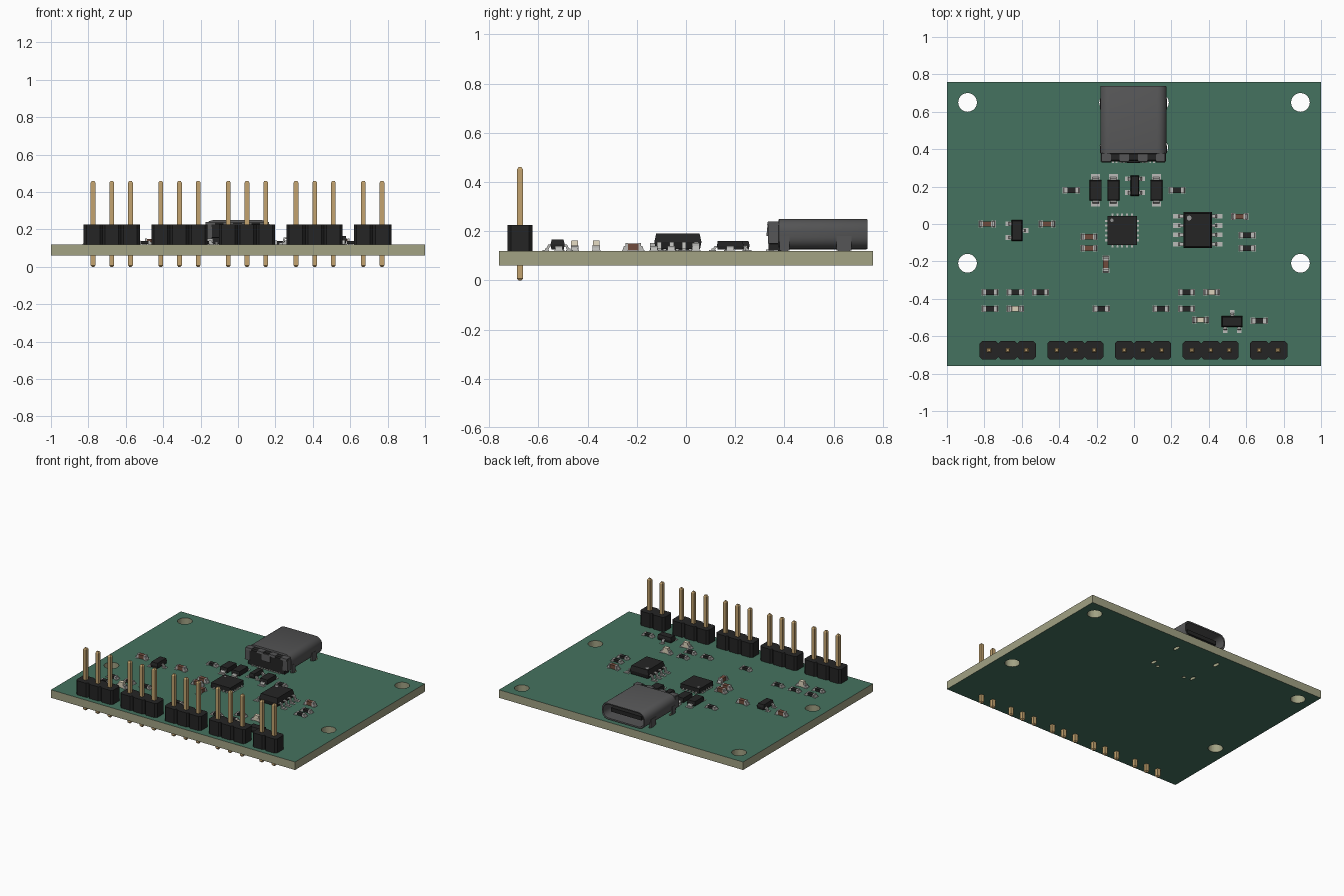
import bpy, bmesh, math

if "Cube" in bpy.data.objects:
    bpy.data.objects.remove(bpy.data.objects["Cube"])

TOP = 0.12  # board surface height
MATS = {}
for name, rgb in dict(mask=(.06, .17, .115), laminate=(.36, .36, .23), black=(.018, .018, .018),
                      gold=(.55, .37, .16), solder=(.5, .5, .48), brown=(.16, .07, .045),
                      cream=(.72, .65, .5), shell=(.09, .09, .092), mark=(.3, .3, .3)).items():
    MATS[name] = bpy.data.materials.new(name)
    MATS[name].diffuse_color = (*rgb, 1)
KEYS = list(MATS)


def loft(bm, rings, mat, caps=True):
    """Skin a list of equal-length point loops."""
    vs = [[bm.verts.new(p) for p in r] for r in rings]
    faces = []
    n = len(vs[0])
    for a, b in zip(vs, vs[1:]):
        faces += [bm.faces.new((a[i], a[(i + 1) % n], b[(i + 1) % n], b[i])) for i in range(n)]
    if caps:
        faces += [bm.faces.new(vs[0][::-1]), bm.faces.new(vs[-1])]
    for f in faces:
        f.material_index = KEYS.index(mat)


def block(bm, x, y, levels, mat, cut=0):
    """Stacked rectangles (z, width, depth), optionally with cut corners."""
    rings = []
    for z, w, d in levels:
        w, d = w / 2, d / 2
        if cut:
            r = [(w, d - cut), (w - cut, d), (cut - w, d), (-w, d - cut),
                 (-w, cut - d), (cut - w, -d), (w - cut, -d), (w, cut - d)]
        else:
            r = [(w, d), (-w, d), (-w, -d), (w, -d)]
        rings.append([(x + a, y + b, z) for a, b in r])
    loft(bm, rings, mat)


def box(bm, x, y, z0, z1, w, d, mat):
    block(bm, x, y, [(z0, w, d), (z1, w, d)], mat)


def lead(bm, x0, x1, y, h, w, vertical=False):
    """Gull-wing lead from the body edge x0 out to the toe x1, on its pad."""
    s, t, m = (1 if x1 > x0 else -1), .007, (x0 + x1) / 2
    prof = [(x0, h), (m, h), (m + s * t, .01), (x1, .01), (x1, .003), (m, .003), (m - s * t, h - t), (x0, h - t)]
    if vertical:
        loft(bm, [[(y + d, a, z) for a, z in prof] for d in (-w / 2, w / 2)], 'solder')
        box(bm, y, (m + x1) / 2 + s * .003, 0, .003, w * 1.4, abs(x1 - m) + .014, 'solder')
    else:
        loft(bm, [[(a, y + d, z) for a, z in prof] for d in (-w / 2, w / 2)], 'solder')
        box(bm, (m + x1) / 2 + s * .003, y, 0, .003, abs(x1 - m) + .014, w * 1.4, 'solder')


def disc(bm, x, y, z, r):
    loft(bm, [[(x + r * math.cos(i * math.pi / 8), y + r * math.sin(i * math.pi / 8), z + k)
               for i in range(16)] for k in (-.004, .0008)], 'mark')


def mesh(bm, name):
    bmesh.ops.recalc_face_normals(bm, faces=bm.faces)
    me = bpy.data.meshes.new(name)
    bm.to_mesh(me)
    bm.free()
    for k in KEYS:
        me.materials.append(MATS[k])
    return me


def place(me, name, x=0, y=0, z=TOP, rot=0):
    ob = bpy.data.objects.new(name, me)
    ob.location, ob.rotation_euler.z = (x, y, z), rot
    bpy.context.collection.objects.link(ob)
    return ob


# circuit board: outline with mounting holes and connector slots
def oval(x, y, rx, ry, n=32):
    return [(x + rx * math.cos(i * math.tau / n), y + ry * math.sin(i * math.tau / n)) for i in range(n)]


loops = [[(-1, -.76), (1, -.76), (1, .76), (-1, .76)]]
for s in (-1, 1):
    loops += [oval(s * .89, .65, .05, .05), oval(s * .89, -.21, .05, .05), oval(s * .173, .65, .013, .028, 16),
              oval(s * .17, .41, .012, .025, 16), oval(s * .115, .385, .012, .012, 16)]
cu = bpy.data.curves.new('board_outline', 'CURVE')
cu.dimensions, cu.fill_mode, cu.extrude = '2D', 'BOTH', .0295
for pts in loops:
    sp = cu.splines.new('POLY')
    sp.points.add(len(pts) - 1)
    for p, c in zip(sp.points, pts):
        p.co = (*c, 0, 1)
    sp.use_cyclic_u = True
tmp = bpy.data.objects.new('board_outline', cu)
bpy.context.collection.objects.link(tmp)
bpy.context.view_layer.update()
src = bpy.data.meshes.new_from_object(tmp.evaluated_get(bpy.context.evaluated_depsgraph_get()))
bpy.data.objects.remove(tmp)
bm = bmesh.new()
bm.from_mesh(src)
bmesh.ops.remove_doubles(bm, verts=bm.verts, dist=1e-5)
bm.normal_update()
for f in bm.faces:
    f.smooth = False
    f.material_index = KEYS.index('mask' if abs(f.normal.z) > .9 else 'laminate')
place(mesh(bm, 'circuit_board'), 'circuit_board', z=TOP - .0295)

# pin headers along the front edge
for cx, n in ((-.675, 3), (-.313, 3), (.048, 3), (.41, 3), (.72, 2)):
    bm = bmesh.new()
    for i in range(n):
        x = (i - (n - 1) / 2) * .1
        block(bm, x, 0, [(0, .1, .1), (.105, .1, .1)], 'black', .014)
        block(bm, x, 0, [(-.12, .013, .013), (-.112, .025, .025), (.33, .025, .025), (.34, .013, .013)], 'gold')
    place(mesh(bm, 'pin_header'), 'pin_header', cx, -.675)


# small two-terminal chips
def chip(name, h, mat):
    bm = bmesh.new()
    box(bm, 0, 0, .002, h - .001, .044, .029, mat)
    for s in (-1, 1):
        box(bm, s * .0265, 0, .002, h, .011, .031, 'solder')
        block(bm, s * .034, 0, [(0, .024, .036), (.003, .024, .036)], 'solder')
        block(bm, s * .035, 0, [(.003, .016, .03), (h * .6, .006, .029)], 'solder')
    if mat == 'cream':
        block(bm, 0, 0, [(.015, .044, .029), (.042, .036, .027)], mat)
    return mesh(bm, name)


res, cap, led = chip('resistor', .02, 'black'), chip('capacitor', .031, 'brown'), chip('led', .022, 'cream')
for x, y in ((-.335, .18), (.23, .18), (.605, -.06), (.605, -.13), (-.77, -.365), (-.635, -.365), (-.5, -.365),
             (-.77, -.453), (-.175, -.453), (.145, -.453), (.28, -.365), (.28, -.453), (.67, -.517)):
    place(res, 'resistor', x, y)
for x, y, r in ((-.785, 0, 0), (-.465, 0, 0), (-.24, -.068, 0), (-.24, -.13, 0), (.565, .04, 0),
                (-.15, -.215, math.pi / 2)):
    place(cap, 'capacitor', x, y, rot=r)
for x, y in ((-.635, -.453), (.415, -.365), (.355, -.513)):
    place(led, 'led', x, y)

# diodes
bm = bmesh.new()
block(bm, 0, 0, [(.006, .06, .102), (.02, .065, .108), (.04, .06, .102)], 'black')
for s in (-1, 1):
    lead(bm, s * .05, s * .076, 0, .02, .035, True)
diode = mesh(bm, 'diode')
for x in (-.205, -.11, .12):
    place(diode, 'diode', x, .18)


# small-outline transistors: body along y, leads at (side, y)
def transistor(name, w, d, h, reach, leads):
    bm = bmesh.new()
    block(bm, 0, 0, [(.006, w - .008, d - .008), (h * .55, w, d), (h, w - .01, d - .01)], 'black')
    for s, y in leads:
        lead(bm, s * (w / 2 - .004), s * reach, y, h * .55, .018)
    return mesh(bm, name)


sot = transistor('transistor', .058, .112, .045, .052, ((-1, .037), (-1, -.037), (1, 0)))
place(sot, 'regulator', -.625, -.035)
place(sot, 'transistor', .525, -.522, rot=-math.pi / 2 + math.pi * 2 + math.pi)
place(transistor('protection_array', .046, .108, .04, .043, [(s, y) for s in (-1, 1) for y in (-.037, .037)]),
      'protection_array', .005, .205)

# flat square chip with pads on all sides
bm = bmesh.new()
block(bm, 0, 0, [(.002, .157, .157), (.037, .157, .157)], 'black')
for i in range(5):
    t = (i - 2) * .026
    for s in (-1, 1):
        box(bm, s * .08, t, 0, .004, .022, .011, 'solder')
        box(bm, t, s * .08, 0, .004, .011, .022, 'solder')
        box(bm, s * .0785, t, .002, .01, .002, .01, 'solder')
        box(bm, t, s * .0785, .002, .01, .01, .002, 'solder')
disc(bm, -.055, .055, .037, .009)
place(mesh(bm, 'square_chip'), 'square_chip', -.063, -.035)

# eight-lead chip
bm = bmesh.new()
block(bm, 0, 0, [(.008, .138, .18), (.036, .152, .192), (.07, .136, .176)], 'black')
for i in range(4):
    for s in (-1, 1):
        lead(bm, s * .07, s * .122, (i - 1.5) * .05, .036, .018)
disc(bm, -.045, .065, .07, .013)
place(mesh(bm, 'eight_lead_chip'), 'eight_lead_chip', .34, -.033)


# port connector: rounded hollow shell opening to the back
def section(y, inset, r=.05, w=.177, z0=.006, z1=.13):
    w, z0, z1, r = w - inset, z0 + inset, z1 - inset, r - inset * .6
    out = []
    for k, (cx, cz) in enumerate(((w - r, z1 - r), (r - w, z1 - r), (r - w, z0 + r), (w - r, z0 + r))):
        for i in range(7):
            a = (k + i / 6) * math.pi / 2
            out.append((cx + r * math.cos(a), y, cz + r * math.sin(a)))
    return out


bm = bmesh.new()
loft(bm, [section(.375, .012), section(.378, 0), section(.733, 0), section(.739, .003), section(.737, .012),
          section(.46, .012)], 'shell')
for s in (-1, 1):
    for y, d in ((.4, .04), (.642, .06)):
        box(bm, s * .1715, y, -.04, .05, .012, d - .012, 'shell')
        box(bm, s * .173, y, .002, .06, .012, d, 'shell')
ob = place(mesh(bm, 'port_shell'), 'port_shell', -.003)
bpy.context.view_layer.objects.active = ob
ob.select_set(True)
bpy.ops.object.shade_smooth_by_angle(angle=math.radians(35))

# rear housing, folded tabs, tongue and contact row of the port
bm = bmesh.new()
loft(bm, [section(.335, .02), section(.342, .012), section(.38, .012)], 'black')
box(bm, 0, .36, .002, .03, .3, .05, 'black')
box(bm, 0, .58, .053, .082, .25, .25, 'black')
for x in (-.145, -.05, .05, .145):
    block(bm, x, .355, [(.105, .05, .05), (.12, .05, .044)], 'shell')
for s in (-1, 1):
    block(bm, s * .155, .355, [(.03, .04, .044), (.11, .034, .04)], 'shell')
    box(bm, s * .115, .385, -.04, .01, .02, .02, 'black')
block(bm, 0, .352, [(.06, .07, .05), (.112, .07, .04)], 'shell')
for i in range(12):
    box(bm, (i - 5.5) * .02, .34, 0, .006, .01, .03, 'solder')
place(mesh(bm, 'port_core'), 'port_core', -.003)

for m in bpy.data.materials:
    if m.users and not m.is_grease_pencil:
        m.use_nodes = True
        m.node_tree.nodes["Principled BSDF"].inputs["Base Color"].default_value = m.diffuse_color
